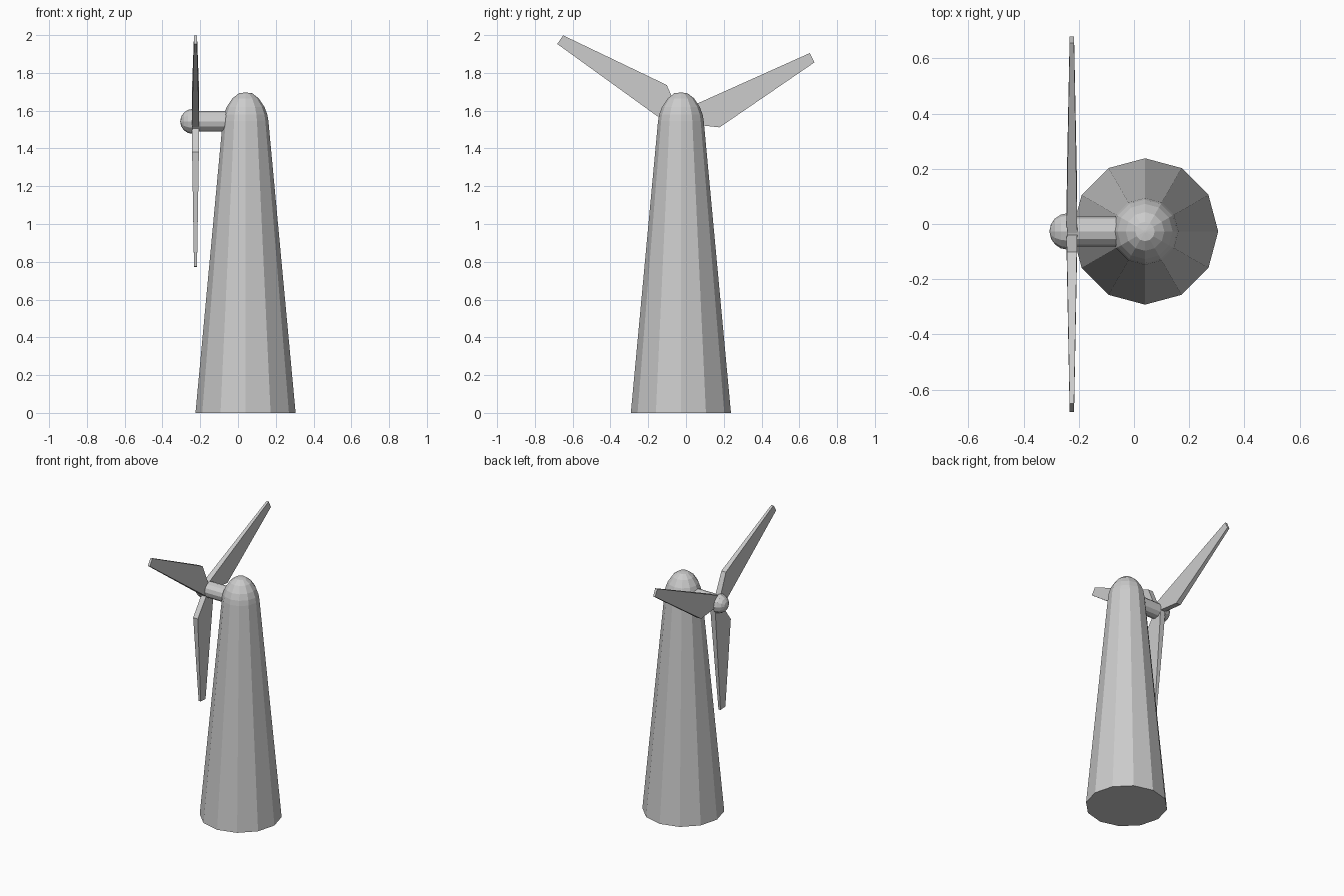
import bpy, bmesh, math
from mathutils import Matrix, Vector

cube = bpy.data.objects.get("Cube")
if cube:
    bpy.data.objects.remove(cube, do_unlink=True)

grey = bpy.data.materials.new("light grey")
grey.use_nodes = True
colour = (0.6, 0.6, 0.6, 1)
grey.diffuse_color = colour
grey.node_tree.nodes["Principled BSDF"].inputs["Base Color"].default_value = colour

SIDES = 12
TOWER = Vector((0.04, -0.027, 0))
HUB = Vector((-0.225, -0.027, 1.543))


def finish(name, bm, matrix):
    bmesh.ops.recalc_face_normals(bm, faces=bm.faces)
    mesh = bpy.data.meshes.new(name)
    bm.to_mesh(mesh)
    bm.free()
    mesh.materials.append(grey)
    obj = bpy.data.objects.new(name, mesh)
    obj.matrix_world = matrix
    bpy.context.collection.objects.link(obj)
    return obj


def lathe(name, profile, matrix):
    """Turn (radius, height) pairs into a capped solid around local z."""
    bm = bmesh.new()
    rings = []
    for r, h in profile:
        rings.append([bm.verts.new((r * math.cos(a), r * math.sin(a), h))
                      for a in (math.tau * i / SIDES for i in range(SIDES))])
    for low, high in zip(rings, rings[1:]):
        for i in range(SIDES):
            j = (i + 1) % SIDES
            bm.faces.new((low[i], low[j], high[j], high[i]))
    bm.faces.new(rings[0])
    bm.faces.new(rings[-1])
    return finish(name, bm, matrix)


# Tapered tower with rounded cap
lathe("tower", [(0.265, 0), (0.121, 1.545), (0.115, 1.58), (0.1, 1.62),
                (0.07, 1.665), (0.035, 1.692), (0.004, 1.696)],
      Matrix.Translation(TOWER))

# Axle and nose, both pointing along -x
along = Matrix.Translation(HUB) @ Matrix.Rotation(-math.pi / 2, 4, "Y")
lathe("axle", [(0.054, -0.22), (0.054, 0.015)], along)
dome = [(0.066 * math.cos(a), 0.015 + 0.066 * math.sin(a))
        for a in (math.radians(d) for d in (0, 22, 45, 67, 88))]
lathe("nose", dome, along)

# Three tapering blades: (distance along, offset across, half thickness)
outline = [(0, -0.01, 0.02), (0.17, -0.118, 0.018), (0.772, -0.029, 0.008),
           (0.772, 0.026, 0.008), (0.12, 0.047, 0.018), (0, 0.05, 0.02)]
for n in range(3):
    bm = bmesh.new()
    front, back = ([bm.verts.new((s * t, u, v)) for u, v, t in outline]
                   for s in (-1, 1))
    bm.faces.new(front)
    bm.faces.new(back)
    for i in range(len(outline)):
        j = (i + 1) % len(outline)
        bm.faces.new((front[i], front[j], back[j], back[i]))
    turn = Matrix.Rotation(math.radians(26 + 120 * n), 4, "X")
    finish(f"blade_{n + 1}", bm, Matrix.Translation(HUB) @ turn)
